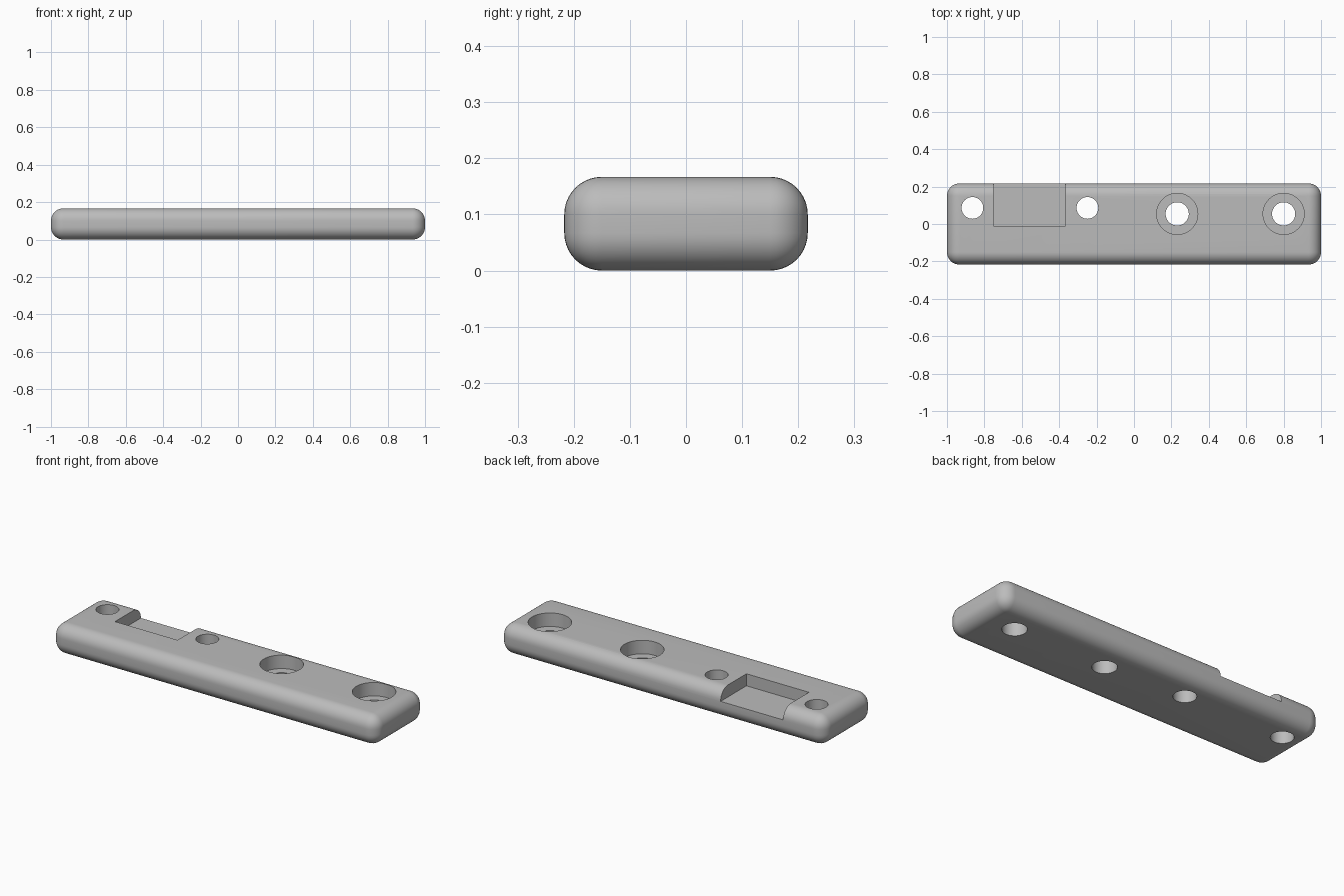
import bpy
import math

cube = bpy.data.objects.get("Cube")
if cube:
    bpy.data.objects.remove(cube, do_unlink=True)

LENGTH, WIDTH, HEIGHT = 2.0, 0.434, 0.167
FILLET = 0.067

grey = bpy.data.materials.new("plain grey")
grey.use_nodes = True
color = (0.5, 0.5, 0.5, 1)
grey.diffuse_color = color
grey.node_tree.nodes["Principled BSDF"].inputs["Base Color"].default_value = color


def block(name, low, high):
    bpy.ops.mesh.primitive_cube_add(size=1, location=[(a + b) / 2 for a, b in zip(low, high)])
    obj = bpy.context.object
    obj.name = name
    obj.scale = [b - a for a, b in zip(low, high)]
    bpy.ops.object.transform_apply(location=True, rotation=False, scale=True)
    return obj


def drill(name, x, y, radius, bottom):
    top = HEIGHT + 0.1
    bpy.ops.mesh.primitive_cylinder_add(vertices=64, radius=radius, depth=top - bottom,
                                        location=(x, y, (top + bottom) / 2))
    obj = bpy.context.object
    obj.name = name
    return obj


# Bar with every edge rounded
bar = block("mounting_bar", (-LENGTH / 2, -WIDTH / 2, 0), (LENGTH / 2, WIDTH / 2, HEIGHT))
bar.data.materials.append(grey)
bevel = bar.modifiers.new("rounded edges", 'BEVEL')
bevel.width = FILLET
bevel.segments = 10
bevel.limit_method = 'NONE'

# Rear notch
cutters = [block("notch_cutter", (-0.75, -0.01, 0.1), (-0.365, 0.4, 0.3))]

# Plain pin holes
for x in (-0.864, -0.249):
    cutters.append(drill("pin_hole_cutter", x, 0.086, 0.058, -0.1))

# Counterbored screw holes
for x in (0.231, 0.8):
    cutters.append(drill("screw_hole_cutter", x, 0.054, 0.062, -0.1))
    cutters.append(drill("counterbore_cutter", x, 0.054, 0.11, HEIGHT - 0.075))

for cutter in cutters:
    cutter.data.materials.append(grey)
    cut = bar.modifiers.new(cutter.name, 'BOOLEAN')
    cut.object = cutter
    cut.operation = 'DIFFERENCE'
    cut.solver = 'EXACT'

# Bake the cuts, then drop the cutters
bpy.ops.object.select_all(action='DESELECT')
bar.select_set(True)
bpy.context.view_layer.objects.active = bar
for modifier in list(bar.modifiers):
    bpy.ops.object.modifier_apply(modifier=modifier.name)
for cutter in cutters:
    bpy.data.objects.remove(cutter, do_unlink=True)
bpy.ops.object.shade_smooth_by_angle(angle=math.radians(30))
